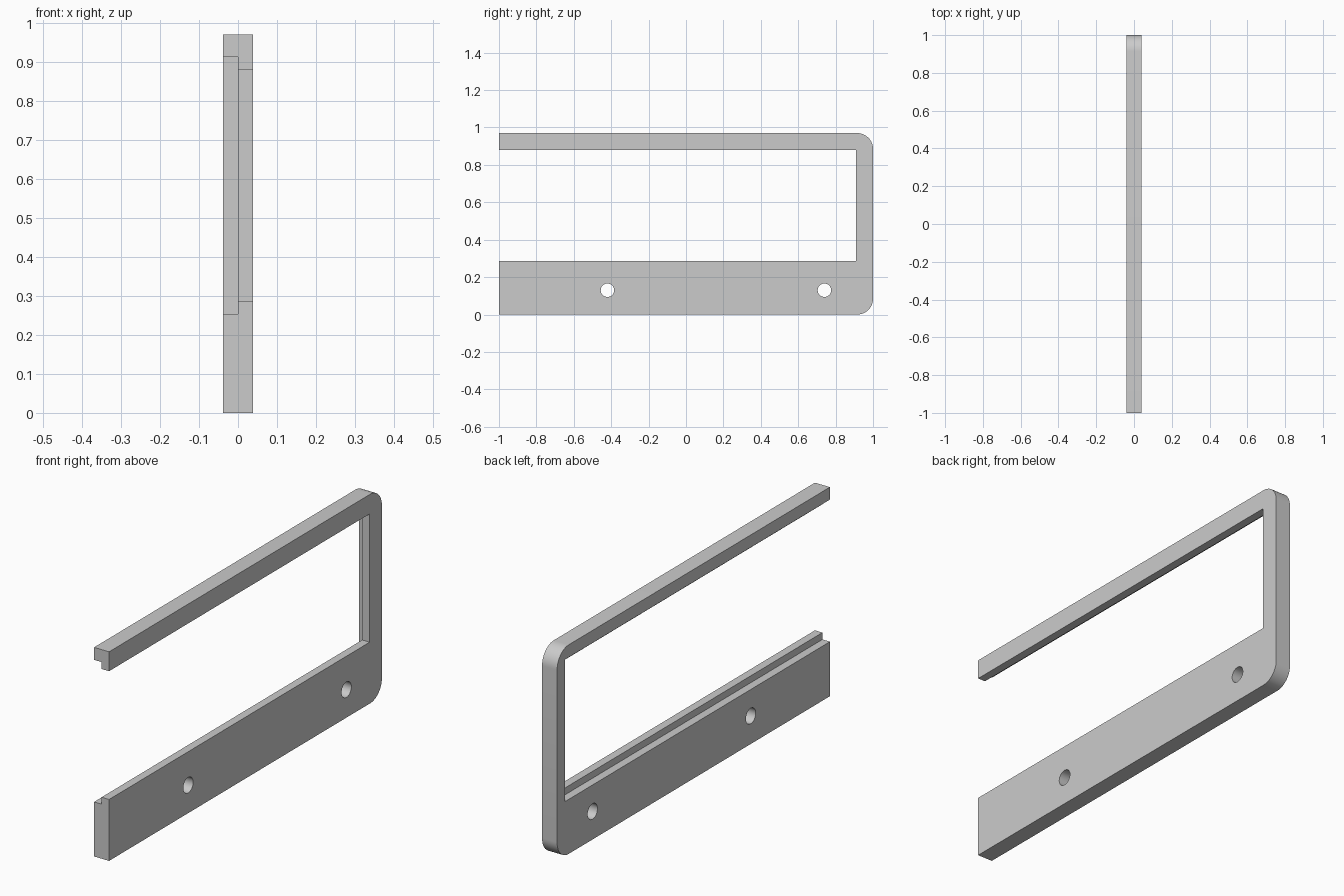
import bpy
import bmesh
from math import cos, sin, pi, radians

if "Cube" in bpy.data.objects:
    bpy.data.objects.remove(bpy.data.objects["Cube"])

HALF = 0.0385       # half the plate thickness
HEIGHT = 0.97
RADIUS = 0.085

grey = bpy.data.materials.new("plain grey")
grey.use_nodes = True
grey.diffuse_color = (0.6, 0.6, 0.6, 1)
grey.node_tree.nodes["Principled BSDF"].inputs["Base Color"].default_value = (0.6, 0.6, 0.6, 1)


def slab(name, outline, x0, x1):
    """Extrude a (y, z) outline from x0 to x1."""
    bm = bmesh.new()
    face = bm.faces.new([bm.verts.new((x0, y, z)) for y, z in outline])
    ext = bmesh.ops.extrude_face_region(bm, geom=[face])
    moved = [v for v in ext["geom"] if isinstance(v, bmesh.types.BMVert)]
    bmesh.ops.translate(bm, verts=moved, vec=(x1 - x0, 0, 0))
    bmesh.ops.recalc_face_normals(bm, faces=bm.faces)
    mesh = bpy.data.meshes.new(name)
    bm.to_mesh(mesh)
    bm.free()
    mesh.materials.append(grey)
    obj = bpy.data.objects.new(name, mesh)
    bpy.context.collection.objects.link(obj)
    return obj


def arc(y, z, r, start, end, steps):
    angles = [start + (end - start) * i / steps for i in range(steps + 1)]
    return [(y + r * cos(a), z + r * sin(a)) for a in angles]


def box(y0, y1, z0, z1):
    return [(y0, z0), (y1, z0), (y1, z1), (y0, z1)]


# Plate with two rounded corners at the back
edge = 1 - RADIUS
outline = [(-1, HEIGHT), (-1, 0)]
outline += arc(edge, RADIUS, RADIUS, -pi / 2, 0, 12)
outline += arc(edge, HEIGHT - RADIUS, RADIUS, 0, pi / 2, 12)
frame = slab("frame", outline, -HALF, HALF)

# Window opening, wider rebate on one side, and two screw holes
cutters = [
    slab("window_cutter", box(-1.2, 0.91, 0.285, 0.88), -0.1, 0.1),
    slab("rebate_cutter", box(-1.2, 0.941, 0.253, 0.912), -0.1, 0),
]
for y in (-0.42, 0.74):
    circle = arc(y, 0.13, 0.036, 0, 2 * pi, 32)[:-1]
    cutters.append(slab("hole_cutter", circle, -0.1, 0.1))

bpy.context.view_layer.objects.active = frame
for cutter in cutters:
    cutter.hide_render = True
    mod = frame.modifiers.new("cut", 'BOOLEAN')
    mod.operation = 'DIFFERENCE'
    mod.solver = 'EXACT'
    mod.object = cutter
    bpy.ops.object.modifier_apply(modifier=mod.name)
    bpy.data.objects.remove(cutter)

# Smooth corners and holes, crisp edges elsewhere
bpy.ops.object.select_all(action='DESELECT')
frame.select_set(True)
bpy.ops.object.shade_smooth_by_angle(angle=radians(30))
